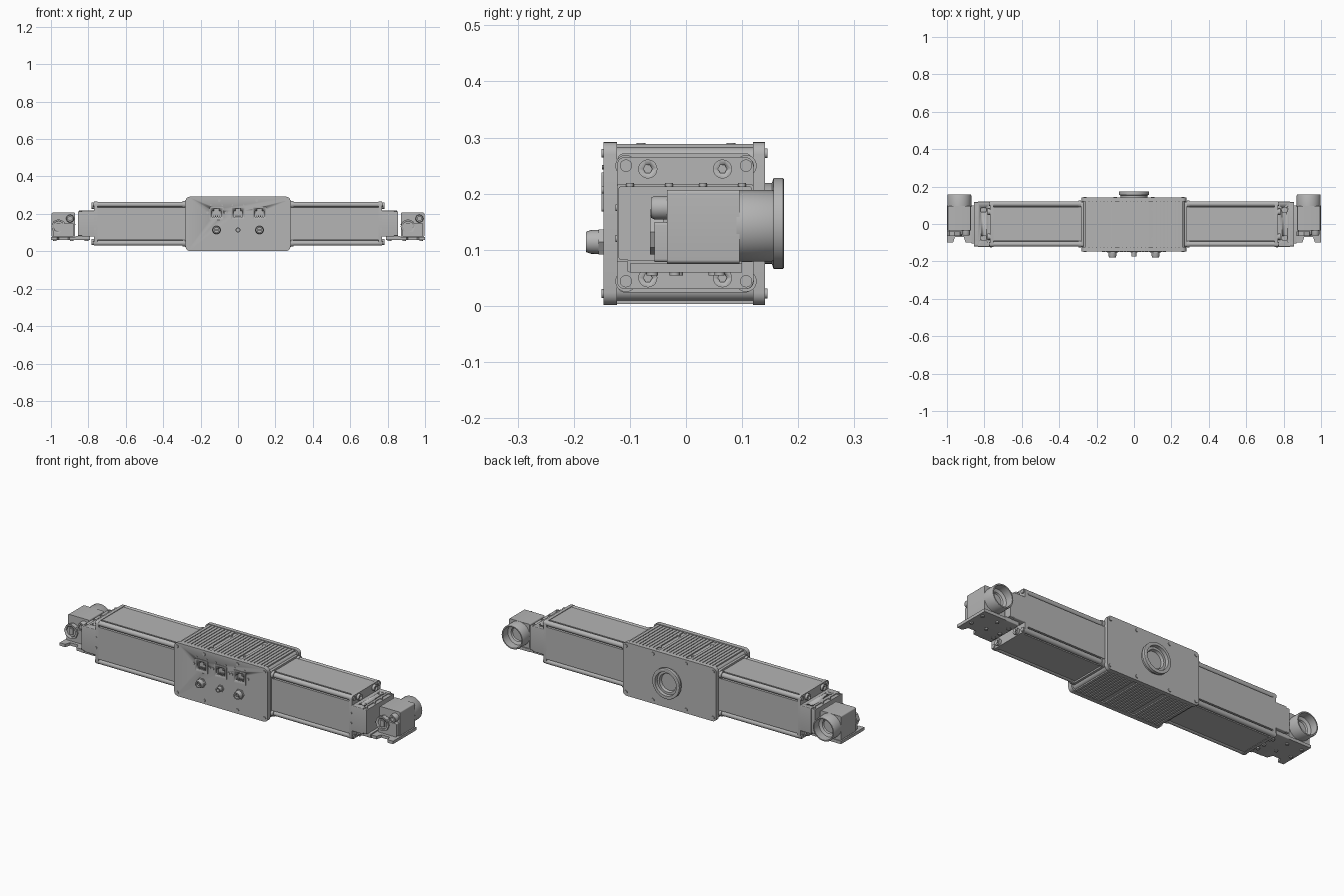
import bpy, bmesh, math
from mathutils import Vector

cube = bpy.data.objects.get("Cube")
if cube:
    bpy.data.objects.remove(cube, do_unlink=True)

grey = bpy.data.materials.new("machine grey")
grey.use_nodes = True
COLOUR = (0.46, 0.46, 0.46, 1)
grey.diffuse_color = COLOUR
grey.node_tree.nodes["Principled BSDF"].inputs["Base Color"].default_value = COLOUR


def finish(name, bm):
    bmesh.ops.recalc_face_normals(bm, faces=bm.faces[:])
    mesh = bpy.data.meshes.new(name)
    bm.to_mesh(mesh)
    bm.free()
    mesh.materials.append(grey)
    ob = bpy.data.objects.new(name, mesh)
    bpy.context.collection.objects.link(ob)
    bpy.ops.object.select_all(action='DESELECT')
    bpy.context.view_layer.objects.active = ob
    ob.select_set(True)
    bpy.ops.object.shade_smooth_by_angle(angle=math.radians(32))
    return ob


def place(axis, a, b, h):
    return Vector({'x': (h, a, b), 'y': (a, h, b), 'z': (a, b, h)}[axis])


def prism(name, axis, pts, lo, hi):
    """Extrude a flat outline along an axis."""
    bm = bmesh.new()
    low = [bm.verts.new(place(axis, a, b, lo)) for a, b in pts]
    high = [bm.verts.new(place(axis, a, b, hi)) for a, b in pts]
    bm.faces.new(low)
    bm.faces.new(high[::-1])
    n = len(pts)
    for i in range(n):
        j = (i + 1) % n
        bm.faces.new((low[i], low[j], high[j], high[i]))
    return finish(name, bm)


def circle(a, b, r, n=24):
    return [(a + r * math.cos(math.tau * i / n), b + r * math.sin(math.tau * i / n)) for i in range(n)]


def rounded(a0, a1, b0, b1, r, steps=5):
    pts = []
    corners = [(a1 - r, b1 - r), (a0 + r, b1 - r), (a0 + r, b0 + r), (a1 - r, b0 + r)]
    for k, (a, b) in enumerate(corners):
        for i in range(steps + 1):
            t = (k + i / steps) * math.pi / 2
            pts.append((a + r * math.cos(t), b + r * math.sin(t)))
    return pts


def box(name, x0, x1, y0, y1, z0, z1):
    return prism(name, 'z', [(x0, y0), (x1, y0), (x1, y1), (x0, y1)], z0, z1)


def lathe(name, x, z, profile, n=40):
    """Revolve (radius, y) points about a line along y."""
    bm = bmesh.new()
    rings = [[bm.verts.new((a, y, b)) for a, b in circle(x, z, r, n)] for r, y in profile]
    for r0, r1 in zip(rings, rings[1:]):
        for i in range(n):
            j = (i + 1) % n
            bm.faces.new((r0[i], r0[j], r1[j], r1[i]))
    bm.faces.new(rings[0])
    bm.faces.new(rings[-1])
    return finish(name, bm)


def cut(ob, cutters):
    for c in cutters:
        c.hide_render = True
        mod = ob.modifiers.new("cut", 'BOOLEAN')
        mod.operation = 'DIFFERENCE'
        mod.solver = 'EXACT'
        mod.object = c
        bpy.context.view_layer.objects.active = ob
        bpy.ops.object.modifier_apply(modifier=mod.name)
        bpy.data.objects.remove(c, do_unlink=True)


# Central housing: core between two rounded cover plates
prism("housing_core", 'y', rounded(-.272, .272, .009, .283, .02), -.13, .125)
front = prism("front_cover", 'y', rounded(-.28, .28, .002, .292, .022), -.147, -.123)
prism("back_cover", 'y', rounded(-.28, .28, .002, .292, .022), .119, .141)

# Cooling ribs above and below, with three wider gaps
for i in range(26):
    x = -.25 + i * .02
    if i in (8, 17):
        continue
    box("top_rib", x - .008, x + .008, -.124, .12, .28, .289)
    box("bottom_rib", x - .007, x + .007, -.124, .12, .003, .012)
for x in (-.1, .1):
    for y in (-.08, .08):
        prism("top_screw", 'z', circle(x, y, .008, 12), .28, .29)
for s in (-1, 1):
    x0, x1 = sorted((s * .27, s * .284))
    prism("end_cover", 'x', rounded(-.122, .118, .024, .272, .012), x0, x1)

# Cover screws
for x in (-.262, -.1, .1, .262):
    for z in (.022, .272):
        prism("front_screw", 'y', circle(x, z, .008, 14), -.151, -.145)
        prism("back_screw", 'y', circle(x, z, .009, 14), .139, .145)

# Network sockets with latch notch, contacts and flanking screws
for x in (-.115, 0, .115):
    opening = [(x - .025, .183), (x + .025, .183), (x + .025, .216), (x + .013, .216),
               (x + .013, .228), (x - .013, .228), (x - .013, .216), (x - .025, .216)]
    frame = prism("socket_frame", 'y', rounded(x - .037, x + .037, .168, .238, .006), -.151, -.14)
    cut(frame, [prism("socket_cutter", 'y', opening, -.2, -.1)])
    cut(front, [prism("socket_cutter", 'y', opening, -.2, -.13)])
    for k in range(4):
        cx = x - .015 + k * .01
        box("socket_contact", cx - .002, cx + .002, -.146, -.128, .183, .191)
    for dx in (-.048, .048):
        prism("socket_screw", 'y', circle(x + dx, .207, .007, 12), -.151, -.145)
    for dx in (-.03, .03):
        prism("status_light", 'y', circle(x + dx, .247, .004, 10), -.15, -.145)

# Round cable connectors
for x in (-.115, .115):
    prism("connector_nut", 'y', circle(x, .114, .026, 6), -.156, -.145)
    lathe("round_connector", x, .114, [(.022, -.145), (.021, -.17), (.018, -.178), (.012, -.178), (.012, -.16)], 24)
    prism("connector_pin", 'y', circle(x, .114, .006, 12), -.174, -.156)
prism("centre_nut", 'y', circle(0, .114, .019, 6), -.153, -.145)
lathe("centre_connector", 0, .114, [(.013, -.145), (.013, -.174), (.008, -.174), (.008, -.155)], 20)

# Rear mounting ring with a stepped hollow
lathe("rear_ring", 0, .147, [(.072, .135), (.072, .153), (.081, .156), (.081, .173), (.078, .175),
                            (.064, .175), (.062, .158), (.05, .158), (.046, .143)], 48)


def arm(s):
    def span(a, b):
        return sorted((s * a, s * b))

    # Extruded beam with notched corners
    y, z, n = .12, .115, .028
    quarter = [(y, z - n), (y - n, z - n), (y - n, z)]
    outline = quarter + [(-a, b) for a, b in quarter[::-1]]
    outline += [(-a, -b) for a, b in outline]
    prism("beam", 'x', [(a, b + .147) for a, b in outline], *span(.27, .757))
    plate = prism("beam_end_plate", 'x', rounded(-.123, .12, .03, .265, .014), *span(.752, .77))

    # Corner tie rods and collars
    for ry in (-.107, .107):
        for rz in (.044, .25):
            prism("tie_rod", 'x', circle(ry, rz, .014, 20), *span(.28, .76))
            prism("rod_collar", 'x', circle(ry, rz, .019, 20), *span(.283, .298))
            prism("rod_nut", 'x', circle(ry, rz, .011, 16), *span(.765, .776))
    for by in (-.068, .065):
        for bz in (.05, .244):
            lathe_bolt = prism("end_bolt", 'x', circle(by, bz, .017, 20), *span(.765, .784))
            cut(lathe_bolt, [prism("bolt_cutter", 'x', circle(by, bz, .008, 6), *span(.776, .8))])

    # Stepped bracket with adjustment slots
    block = prism("end_bracket", 'x', rounded(-.123, .12, .078, .217, .004), *span(.765, .835))
    slots = []
    for sy in (-.075, .075):
        x0, x1 = span(.788, .822)
        slots.append(prism("slot_cutter", 'z', rounded(x0, x1, sy - .012, sy + .012, .0115), .195, .3))
    cut(block, slots)
    prism("bracket_face", 'x', rounded(-.12, .117, .082, .213, .004), *span(.833, .855))
    for sy in (-.1, -.03, .03, .1):
        prism("bracket_screw", 'z', circle(s * .842, sy, .007, 12), .205, .219)
    prism("bracket_foot", 'x', rounded(-.105, .1, .06, .082, .004), *span(.79, .87))
    for sy in (-.06, -.015, .05):
        prism("foot_screw", 'z', circle(s * .81, sy, .01, 12), .054, .065)
    for fz in (.12, .175):
        prism("side_screw", 'y', circle(s * .765, fz, .006, 12), -.126, -.118)


def camera(cx):
    # Base plate with two forward feet
    foot = [(-.066, .1), (-.066, -.1), (-.034, -.1), (-.024, -.07), (.024, -.07),
            (.034, -.1), (.066, -.1), (.066, .1)]
    prism("camera_base", 'z', [(cx + a, b) for a, b in foot], .06, .076)
    for dx in (-.045, .045):
        for y in (-.02, .06):
            prism("base_screw", 'z', circle(cx + dx, y, .009, 12), .054, .064)
    # Body, rear block and hollow hood
    prism("camera_body", 'y', rounded(cx - .062, cx + .062, .076, .207, .006), -.034, .095)
    prism("camera_rear", 'y', rounded(cx - .056, cx + .056, .078, .15, .006), -.056, -.03)
    lathe("lens_hood", cx, .143, [(.064, .09), (.064, .153), (.062, .157), (.056, .157), (.055, .115),
                                  (.04, .108), (.036, .1)])
    # Cable socket and round plug
    sx = cx - .025
    shell = prism("power_socket", 'y', circle(sx, .132, .04, 8), -.064, -.04)
    cut(shell, [prism("socket_cutter", 'y', circle(sx, .132, .029, 8), -.1, -.05)])
    prism("power_pin", 'y', rounded(sx - .012, sx + .012, .115, .149, .005), -.062, -.045)
    lathe("round_plug", cx + .036, .175, [(.021, -.03), (.021, -.056), (.018, -.062), (.011, -.062), (.011, -.045)], 24)


for side in (-1, 1):
    arm(side)
    camera(side * .934)
